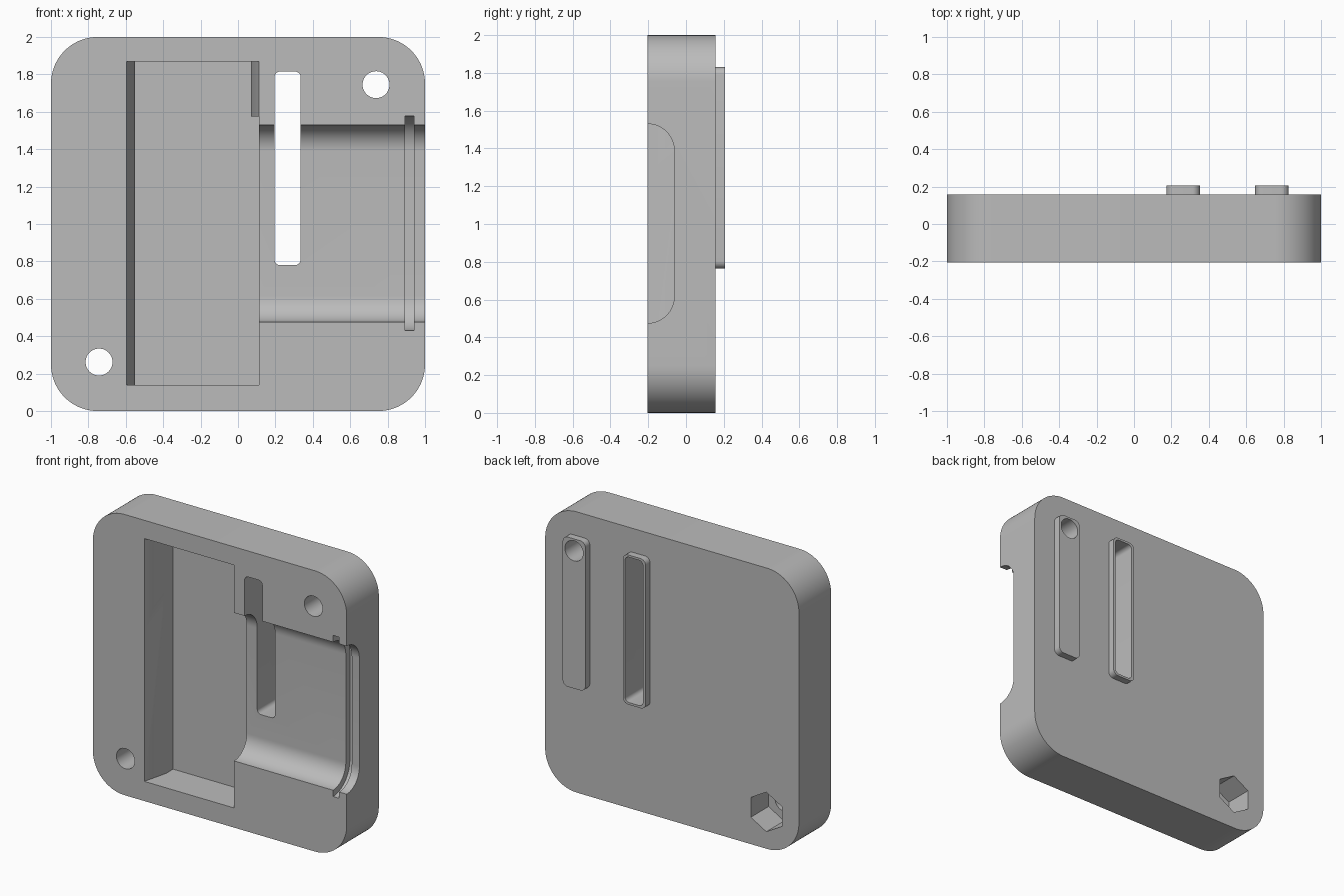
import bpy, bmesh, math
from mathutils import Vector

if "Cube" in bpy.data.objects:
    bpy.data.objects.remove(bpy.data.objects["Cube"], do_unlink=True)

FRONT, BACK, PAD = -0.205, 0.157, 0.207

grey = bpy.data.materials.new("plain grey")
grey.use_nodes = True
grey.diffuse_color = (0.5, 0.5, 0.5, 1)
grey.node_tree.nodes["Principled BSDF"].inputs["Base Color"].default_value = (0.5, 0.5, 0.5, 1)


def prism(name, points, axis, start, end):
    """Extrude a 2D outline along x, y or z."""
    place = {"x": lambda p, d: Vector((d, p[0], p[1])),
             "y": lambda p, d: Vector((p[0], d, p[1])),
             "z": lambda p, d: Vector((p[0], p[1], d))}[axis]
    bm = bmesh.new()
    face = bm.faces.new([bm.verts.new(place(p, start)) for p in points])
    top = bmesh.ops.extrude_face_region(bm, geom=[face])["geom"]
    bmesh.ops.translate(bm, vec=place((0, 0), end - start),
                        verts=[v for v in top if isinstance(v, bmesh.types.BMVert)])
    bmesh.ops.recalc_face_normals(bm, faces=bm.faces)
    mesh = bpy.data.meshes.new(name)
    bm.to_mesh(mesh)
    bm.free()
    mesh.materials.append(grey)
    obj = bpy.data.objects.new(name, mesh)
    bpy.context.collection.objects.link(obj)
    return obj


def rounded(x0, x1, z0, z1, r, steps=12):
    pts = []
    corners = [(x1 - r, z1 - r), (x0 + r, z1 - r), (x0 + r, z0 + r), (x1 - r, z0 + r)]
    for i, (cx, cz) in enumerate(corners):
        for s in range(steps + 1):
            a = math.pi / 2 * (i + s / steps)
            pts.append((cx + r * math.cos(a), cz + r * math.sin(a)))
    return pts


def ring(cx, cz, r, sides, turn=0.0):
    return [(cx + r * math.cos(turn + math.tau * i / sides),
             cz + r * math.sin(turn + math.tau * i / sides)) for i in range(sides)]


def trough(z0, z1, depth):
    """Channel section open to the front, with rounded bottom corners."""
    deep = FRONT + depth
    return rounded(FRONT - depth, deep, z0, z1, depth - 0.001, 16)


def combine(base, tool, operation):
    mod = base.modifiers.new("combine", "BOOLEAN")
    mod.operation, mod.solver, mod.object = operation, "EXACT", tool
    bpy.context.view_layer.objects.active = base
    bpy.ops.object.modifier_apply(modifier=mod.name)
    bpy.data.objects.remove(tool, do_unlink=True)


# Main plate and the two raised pads on its back
plate = prism("housing_plate", rounded(-1, 1, 0, 2, 0.25, 20), "y", FRONT, BACK)
for x0, x1 in ((0.173, 0.352), (0.648, 0.827)):
    combine(plate, prism("pad", rounded(x0, x1, 0.764, 1.83, 0.04, 8), "y", 0.1, PAD), "UNION")

# Deep pocket: slanted left wall, slanted right wall only near the top
floor, knee, out = 0.055, -0.025, FRONT - 0.1
left = [(-0.55, floor), (-0.55, knee), (-0.595, FRONT), (-0.595, out)]
straight = [(0.112, out), (0.112, floor)]
slanted = [(0.112, out), (0.112, FRONT), (0.07, knee), (0.07, floor)]
cutters = [
    prism("pocket_lower", left + straight, "z", 0.14, 1.575),
    prism("pocket_upper", left + slanted, "z", 1.2, 1.87),
    # Wide channel to the side and the thin groove around it
    prism("channel", trough(0.475, 1.53, 0.143), "x", 0.0, 1.1),
    prism("groove", trough(0.43, 1.578, 0.188), "x", 0.893, 0.94),
    # Through slot, screw holes and hexagonal nut recess
    prism("slot", rounded(0.195, 0.335, 0.78, 1.815, 0.03, 6), "y", -0.4, 0.4),
    prism("upper_hole", ring(0.738, 1.745, 0.072, 40), "y", -0.4, 0.4),
    prism("lower_hole", ring(-0.743, 0.262, 0.072, 40), "y", -0.4, 0.4),
    prism("nut_recess", ring(-0.743, 0.262, 0.141, 6, math.pi / 2), "y", -0.043, 0.4),
]
for cutter in cutters:
    combine(plate, cutter, "DIFFERENCE")

bpy.ops.object.select_all(action="DESELECT")
plate.select_set(True)
bpy.context.view_layer.objects.active = plate
bpy.ops.object.shade_smooth_by_angle(angle=math.radians(30))
